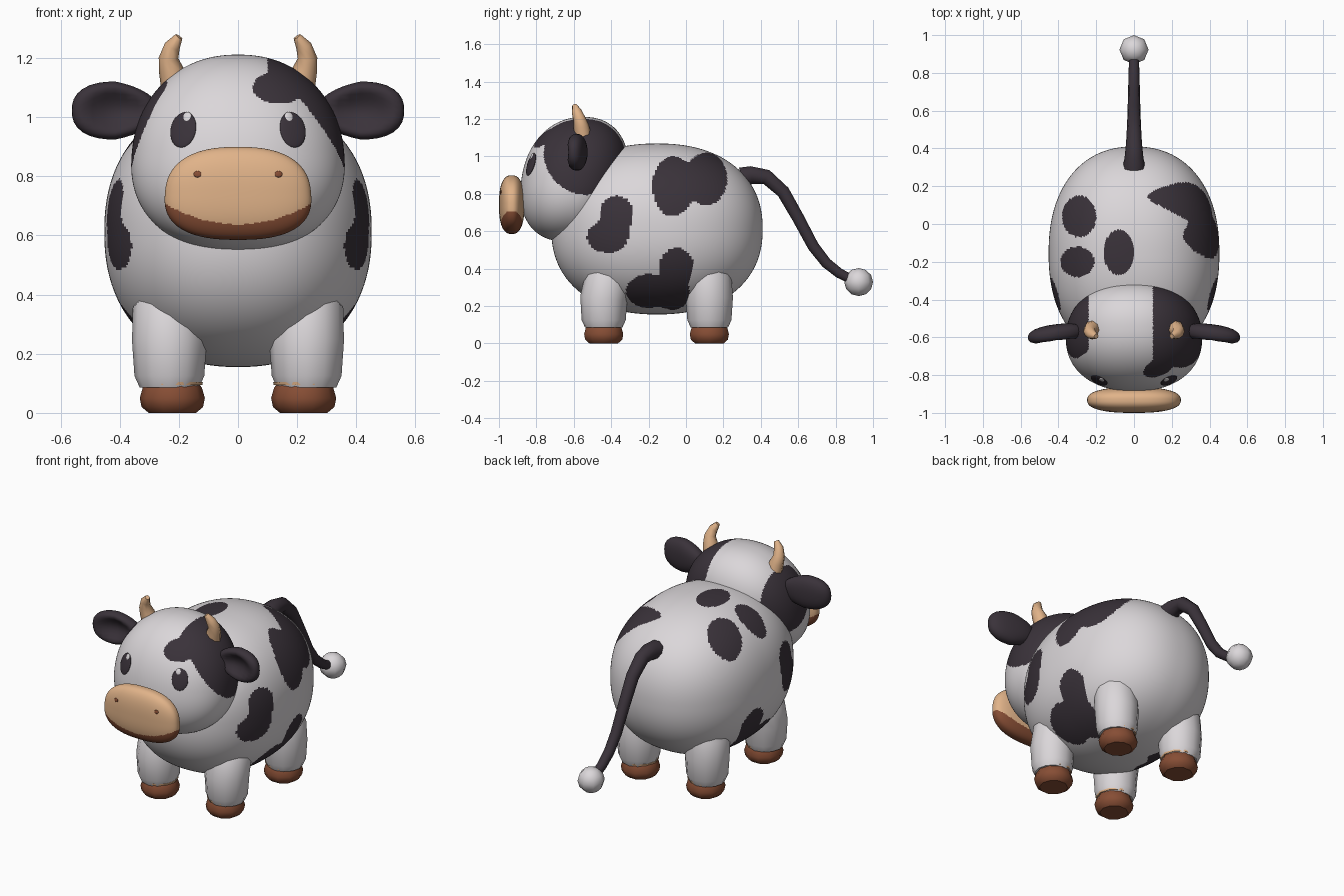
import bpy
import bmesh
import math
from mathutils import Vector

cube = bpy.data.objects.get("Cube")
if cube:
    bpy.data.objects.remove(cube, do_unlink=True)


def material(name, rgb):
    m = bpy.data.materials.new(name)
    m.use_nodes = True
    m.diffuse_color = (*rgb, 1)
    m.node_tree.nodes["Principled BSDF"].inputs["Base Color"].default_value = (*rgb, 1)
    return m


WHITE = material("soft white", (0.71, 0.68, 0.7))
DARK = material("dark plum", (0.042, 0.032, 0.042))
TAN = material("warm tan", (0.75, 0.45, 0.25))
BROWN = material("hoof brown", (0.24, 0.075, 0.035))


def add_object(name, mesh, mats, sharp=60):
    for m in mats:
        mesh.materials.append(m)
    mesh.shade_smooth()
    mesh.set_sharp_from_angle(angle=math.radians(sharp))
    ob = bpy.data.objects.new(name, mesh)
    bpy.context.collection.objects.link(ob)
    return ob


def blob(name, centre, radii, mats, power=2.0, segs=24, rings=16, warp=None, rule=None):
    """Rounded box / ellipsoid; warp reshapes the unit form, rule picks face colours."""
    bm = bmesh.new()
    bmesh.ops.create_uvsphere(bm, u_segments=segs, v_segments=rings, radius=1)
    for v in bm.verts:
        n = sum(abs(c) ** power for c in v.co) ** (1 / power)
        v.co /= n
        if warp:
            v.co = warp(v.co)
        v.co = Vector(c + r * u for c, r, u in zip(centre, radii, v.co))
    bmesh.ops.recalc_face_normals(bm, faces=bm.faces)
    if rule:
        for f in bm.faces:
            f.material_index = int(rule(f.calc_center_median()))
    mesh = bpy.data.meshes.new(name)
    bm.to_mesh(mesh)
    bm.free()
    return add_object(name, mesh, mats)


def tube(name, points, radii, mats, resolution=3):
    """Tapered round tube through the points."""
    cu = bpy.data.curves.new(name, "CURVE")
    cu.dimensions = "3D"
    cu.bevel_depth = 1
    cu.bevel_resolution = resolution
    cu.use_fill_caps = True
    sp = cu.splines.new("POLY")
    sp.points.add(len(points) - 1)
    for p, co, r in zip(sp.points, points, radii):
        p.co = (*co, 1)
        p.radius = r
    helper = bpy.data.objects.new(name + "_path", cu)
    mesh = bpy.data.meshes.new_from_object(helper)
    bpy.data.objects.remove(helper)
    return add_object(name, mesh, mats)


def in_patch(u, v, ellipses):
    """Smoothly merged ellipses (centre u, centre v, radius u, radius v)."""
    return sum(math.exp(3 - 3 * (((u - a) / ra) ** 2 + ((v - b) / rb) ** 2))
               for a, b, ra, rb in ellipses) > 1


# Body with painted patches
SHOULDER = [(-0.37, 0.69, 0.09, 0.1), (-0.42, 0.57, 0.11, 0.085)]
BELLY = [(-0.05, 0.41, 0.09, 0.1), (-0.2, 0.28, 0.12, 0.09), (-0.07, 0.27, 0.09, 0.09)]
LEFT_FLANK = [(-0.07, 0.84, 0.11, 0.16), (0.11, 0.88, 0.11, 0.14)]
RIGHT_BACK = [(-0.29, 0.04, 0.09, 0.11), (-0.08, -0.15, 0.08, 0.12), (-0.3, -0.2, 0.09, 0.08)]


def body_rule(p):
    if abs(p.x) > 0.08 and (in_patch(p.y, p.z, SHOULDER) or in_patch(p.y, p.z, BELLY)):
        return True
    if p.x > 0 and in_patch(p.y, p.z, LEFT_FLANK):
        return True
    return p.z > 0.65 and in_patch(p.x, p.y, RIGHT_BACK)


blob("body", (0, -0.155, 0.612), (0.452, 0.565, 0.457), [WHITE, DARK],
     power=2.25, segs=240, rings=160, rule=body_rule)


# Head, leaning forward towards the chin
def head_warp(u):
    return Vector((u.x * (1 - 0.08 * u.z), u.y + 0.17 * u.z, u.z))


def head_rule(p):
    if p.x > 0:
        side = p.x > 0.1 and in_patch(p.y, p.z, [(-0.53, 1.02, 0.23, 0.225)])
        return side or (p.y < -0.6 and in_patch(p.x, p.z, [(0.14, 1.1, 0.09, 0.055)]))
    return p.x < -0.24 and in_patch(p.y, p.z, [(-0.51, 0.98, 0.2, 0.2)])


head = blob("head", (0, -0.597, 0.878), (0.359, 0.283, 0.333), [WHITE, DARK],
            power=2.2, segs=240, rings=160, warp=head_warp, rule=head_rule)

# Muzzle with a darker lower lip
muzzle = blob("muzzle", (0, -0.932, 0.742), (0.247, 0.068, 0.157), [TAN, BROWN],
              power=2.5, segs=128, rings=96,
              warp=lambda u: Vector((u.x * (1 - 0.05 * u.z), u.y, u.z)),
              rule=lambda p: p.z < 0.637 + 1.15 * p.x ** 2)

bpy.context.view_layer.update()


def plate(name, target, x, z, radii, mat, lift=0.0):
    """Thin oval laid on the front surface of the target."""
    hit, co, normal, _ = target.ray_cast(Vector((x, -2, z)), Vector((0, 1, 0)))
    ob = blob(name, (0, 0, 0), radii, [mat])
    ob.rotation_euler = normal.to_track_quat("Z", "Y").to_euler()
    ob.location = co + normal * lift


def ear_warp(u):
    """Hollow out the front of the ear, narrow its root and swing the tip forward."""
    root = 1 - 0.3 * max(0, -u.x)
    y = u.y
    if y < 0:
        y *= 1 - 1.1 * max(0, 1 - (u.x ** 2 + u.z ** 2) * 1.5)
    return Vector((u.x, y - 0.35 * u.x, u.z * root))


for s, label in ((1, "left"), (-1, "right")):
    # Face details
    plate(label + "_eye", head, s * 0.185, 0.957, (0.047, 0.063, 0.009), DARK)
    plate(label + "_eye_glint", head, s * 0.17, 0.998, (0.015, 0.018, 0.005), WHITE, 0.006)
    plate(label + "_nostril", muzzle, s * 0.137, 0.807, (0.013, 0.011, 0.004), BROWN)

    # Ears and horns
    blob(label + "_ear", (s * 0.415, -0.583, 1.022), (s * 0.147, 0.052, 0.098), [DARK],
         power=2.4, warp=ear_warp)
    tube(label + "_horn",
         [(s * 0.215, -0.55, 1.1), (s * 0.226, -0.56, 1.16), (s * 0.235, -0.57, 1.2),
          (s * 0.222, -0.585, 1.24), (s * 0.2, -0.595, 1.272)],
         [0.045, 0.042, 0.033, 0.027, 0.014], [TAN], resolution=2)

    # Legs and hooves
    for y, end in ((-0.44, "front"), (0.125, "back")):
        x = s * 0.232
        tube(f"{end}_{label}_leg",
             [(x, y, 0.085), (x, y, 0.125), (x, y, 0.24), (x, y * 0.95, 0.34), (x * 0.85, y * 0.82, 0.48)],
             [0.1, 0.118, 0.126, 0.125, 0.09], [WHITE], resolution=4)
        tube(f"{end}_{label}_hoof",
             [(s * 0.222, y, z) for z in (0.0, 0.02, 0.05, 0.085, 0.1)],
             [0.08, 0.104, 0.11, 0.1, 0.09], [BROWN], resolution=3)
        tube(f"{end}_{label}_hoof_band",
             [(s * 0.225, y, 0.094), (s * 0.225, y, 0.104)], [0.104, 0.106], [TAN], resolution=3)

# Tail and its tuft
tube("tail",
     [(0, 0.3, 0.885), (0, 0.35, 0.9), (0, 0.43, 0.89), (0, 0.52, 0.81), (0, 0.6, 0.67),
      (0, 0.68, 0.52), (0, 0.75, 0.43), (0, 0.82, 0.375), (0, 0.9, 0.335)],
     [0.06, 0.05, 0.042, 0.037, 0.034, 0.032, 0.03, 0.028, 0.026], [DARK])
blob("tail_tuft", (0, 0.923, 0.328), (0.077, 0.077, 0.075), [WHITE], segs=8, rings=6)
